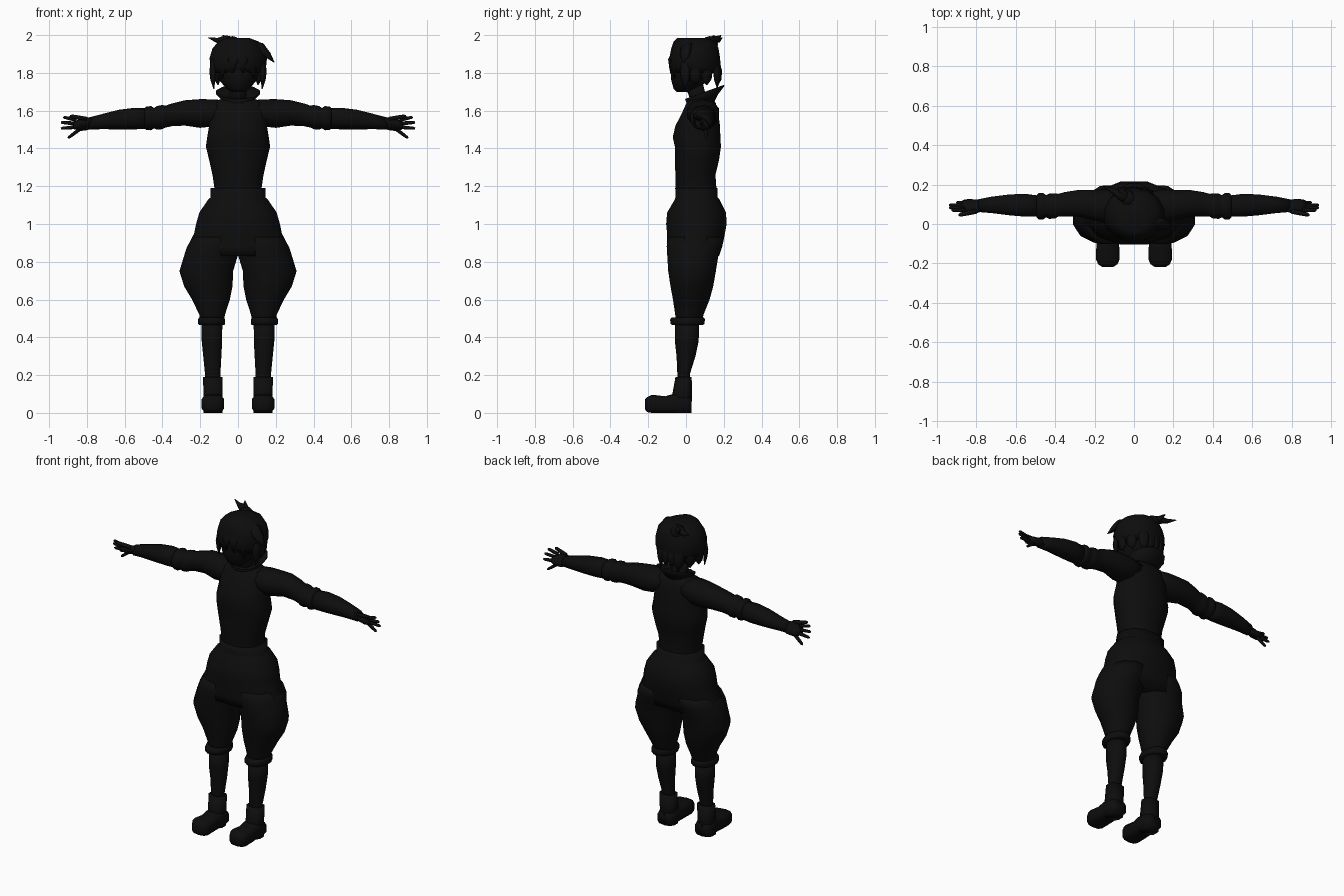
import bpy, bmesh, math
from mathutils import Vector

black = bpy.data.materials.new("near black")
black.diffuse_color = (0.004, 0.004, 0.004, 1)


def finish(name, bm, smooth=True):
    bmesh.ops.recalc_face_normals(bm, faces=bm.faces)
    me = bpy.data.meshes.new(name)
    bm.to_mesh(me)
    bm.free()
    me.materials.append(black)
    for p in me.polygons:
        p.use_smooth = smooth
    ob = bpy.data.objects.new(name, me)
    bpy.context.collection.objects.link(ob)
    return ob


def skin(name, loops, caps=(True, True)):
    """Bridge a list of equal-length point loops into one surface."""
    bm = bmesh.new()
    vs = [[bm.verts.new(p) for p in lp] for lp in loops]
    n = len(vs[0])
    for a, b in zip(vs, vs[1:]):
        for i in range(n):
            j = (i + 1) % n
            bm.faces.new((a[i], a[j], b[j], b[i]))
    if caps[0]:
        bm.faces.new(vs[0])
    if caps[1]:
        bm.faces.new(vs[-1])
    return finish(name, bm)


def loft(name, rings, axis="z", n=12, power=1.0, s=1, caps=(True, True), tilt=0):
    """Rings are (position on axis, centre a, centre b, radius a, radius b)."""
    loops = []
    for t, ca, cb, ra, rb in rings:
        lp = []
        for i in range(n):
            an = 2 * math.pi * (i + 0.5) / n
            c, d = math.cos(an), math.sin(an)
            k = 1 / math.cos(math.pi / n)
            u = min(1, abs(c) * k) ** power * math.copysign(1, c) * ra + ca
            v = min(1, abs(d) * k) ** power * math.copysign(1, d) * rb + cb
            if axis == "z":
                p = (u * s, v, t + tilt * (v - cb))
            elif axis == "x":
                p = (t * s, u, v)
            else:
                p = (u * s, t, v)
            lp.append(p)
        loops.append(lp)
    return skin(name, loops, caps)


def tube(name, pts, radii, n=6, flat=1.0, s=1):
    """Tapered strand along a path; flat squashes it along its normal."""
    pts = [Vector((p[0] * s, p[1], p[2])) for p in pts]
    loops = []
    for i, p in enumerate(pts):
        d = (pts[min(i + 1, len(pts) - 1)] - pts[max(i - 1, 0)]).normalized()
        out = Vector((p.x, p.y - 0.05, 0.001))
        side = d.cross(out).normalized()
        nor = side.cross(d)
        loops.append([p + radii[i] * (side * math.cos(2 * math.pi * k / n)
                      + nor * flat * math.sin(2 * math.pi * k / n)) for k in range(n)])
    return skin(name, loops)


# Torso, waist to neck base
loft("torso", [(1.10, 0, .055, .125, .10), (1.19, 0, .053, .125, .108),
               (1.26, 0, .050, .135, .106), (1.34, 0, .058, .153, .117),
               (1.41, 0, .063, .170, .122), (1.46, 0, .056, .163, .126),
               (1.52, 0, .062, .153, .118), (1.59, 0, .075, .160, .095),
               (1.64, 0, .080, .140, .078), (1.662, 0, .08, .09, .06)], power=.9)
# Hips of the baggy trousers, with waistband
loft("trouser_hips", [(.83, 0, .04, .265, .135), (.88, 0, .045, .268, .147),
                      (.95, 0, .053, .232, .153), (1.0, 0, .055, .222, .160),
                      (1.06, 0, .056, .205, .156), (1.13, 0, .059, .158, .118),
                      (1.14, 0, .056, .145, .112), (1.19, 0, .055, .145, .112)],
     power=.9)
# Neck and flared collar, higher at the back
loft("neck", [(1.62, 0, .085, .05, .05), (1.68, 0, .06, .045, .045),
              (1.74, 0, .04, .045, .05)], n=8)
collar = loft("collar", [(1.63, 0, .085, .062, .062), (1.66, 0, .088, .075, .075),
                         (1.70, 0, .10, .112, .100)], n=12, caps=(False, False), tilt=.36)
mod = collar.modifiers.new("thickness", "SOLIDIFY")
mod.thickness = .006

for s, side in ((1, "left"), (-1, "right")):
    # Trouser leg and knee cuff
    loft("trouser_leg_" + side,
         [(.48, .137, .015, .062, .068), (.52, .137, .018, .068, .075),
          (.60, .143, .028, .100, .097), (.67, .157, .031, .128, .113),
          (.75, .168, .032, .142, .126), (.83, .144, .036, .142, .135),
          (.88, .138, .045, .132, .147), (.93, .12, .05, .12, .145)], s=s)
    loft("knee_cuff_" + side, [(.465, .14, .008, .066, .08), (.47, .14, .008, .071, .09),
                               (.495, .14, .008, .071, .092), (.505, .14, .01, .066, .085)], s=s)
    # Lower leg
    loft("shin_" + side, [(.15, .134, -.012, .040, .033), (.21, .134, -.012, .041, .034),
                          (.30, .136, 0, .048, .050), (.38, .138, .004, .054, .063),
                          (.48, .138, .006, .055, .064)], n=10, s=s)
    # Boot shaft and foot
    loft("boot_shaft_" + side, [(0, .133, -.02, .05, .048), (.10, .133, -.02, .05, .052),
                                (.19, .133, -.013, .052, .043)], n=10, power=.8, s=s)
    loft("boot_foot_" + side,
         [(.03, .132, .04, .048, .04), (-.01, .132, .05, .056, .05),
          (-.07, .132, .05, .056, .05), (-.11, .133, .044, .058, .044),
          (-.18, .133, .048, .06, .048), (-.205, .133, .044, .048, .040),
          (-.218, .133, .045, .028, .025)], axis="y", n=10, power=.6, s=s)
    # Sleeve with rolled cuff, then forearm
    loft("sleeve_" + side,
         [(.06, .085, 1.60, .07, .055), (.14, .09, 1.588, .085, .072),
          (.20, .095, 1.585, .078, .076), (.28, .105, 1.588, .068, .067),
          (.35, .10, 1.578, .062, .060), (.385, .095, 1.568, .058, .058),
          (.40, .092, 1.566, .064, .064), (.43, .09, 1.562, .064, .062),
          (.445, .09, 1.56, .056, .054), (.46, .09, 1.56, .066, .064),
          (.485, .09, 1.56, .066, .062), (.495, .09, 1.56, .055, .053)], axis="x", n=10, s=s)
    loft("forearm_" + side,
         [(.47, .09, 1.558, .052, .054), (.55, .095, 1.558, .058, .057),
          (.63, .097, 1.553, .053, .052), (.72, .097, 1.542, .042, .040),
          (.79, .093, 1.532, .032, .032)], axis="x", n=10, s=s)
    # Palm, tilted so the thumb side is up and forward
    tube("palm_" + side, [(.77, .093, 1.535), (.80, .09, 1.53), (.84, .087, 1.523),
                          (.87, .088, 1.52)], [.035, .043, .045, .034], n=8, flat=.6, s=s)
    # Fingers: root and tip
    for nm, a, b, r in (("thumb", (.80, .065, 1.555), (.89, .045, 1.572), .012),
                        ("index", (.855, .07, 1.55), (.925, .07, 1.566), .010),
                        ("middle", (.86, .082, 1.532), (.938, .083, 1.538), .010),
                        ("ring", (.86, .093, 1.513), (.938, .096, 1.506), .010),
                        ("little", (.84, .102, 1.50), (.90, .110, 1.455), .010)):
        a, b = Vector(a), Vector(b)
        tube(nm + "_finger_" + side, [a, a.lerp(b, .5), a.lerp(b, .9), b],
             [r * 1.1, r, r * .85, r * .4], n=6, s=s)

# Head
loft("head", [(1.70, 0, -.01, .035, .04), (1.715, 0, -.003, .06, .062),
              (1.76, 0, .02, .098, .098), (1.82, 0, .035, .12, .118),
              (1.90, 0, .045, .125, .12), (1.95, 0, .045, .10, .10)])
# Hair cap over brow, sides and back
loft("hair_cap", [(1.80, 0, .05, .137, .125), (1.83, 0, .047, .148, .138),
                  (1.88, .002, .046, .152, .134), (1.93, .003, .047, .138, .125),
                  (1.965, .004, .046, .108, .112), (1.985, 0, .035, .06, .08)], n=14)
# Hanging side and back locks
for s, side in ((1, "left"), (-1, "right")):
    for i, (x, y, z, r) in enumerate(((.128, -.005, 1.715, .030), (.125, .05, 1.74, .036),
                                      (.105, .11, 1.735, .036), (.06, .165, 1.72, .036),
                                      (.02, .175, 1.745, .034))):
        tube(f"hair_lock_{side}_{i}", [(x, y * .9, 1.88), (x * 1.06, y, 1.81),
                                      (x * 1.04, y, 1.765), (x, y, z)],
             [r * .7, r, r * .8, .004], flat=.45, s=s)
    # Fringe lying on the forehead
    for i, (x, y, z) in enumerate(((.025, -.082, 1.80), (.075, -.062, 1.77))):
        tube(f"fringe_{side}_{i}", [(x * .6, -.05, 1.95), (x, y, 1.87), (x * 1.15, y, z)],
             [.02, .034, .005], flat=.35, s=s)
# Sweeping lock that sticks out on one side
tube("side_flick", [(.05, .0, 1.965), (.12, .0, 1.935), (.158, -.005, 1.895),
                    (.192, -.01, 1.855)], [.02, .04, .03, .003], flat=.5)
# Knot at the back of the crown with curled tips
bm = bmesh.new()
bmesh.ops.create_icosphere(bm, subdivisions=2, radius=.045)
for v in bm.verts:
    v.co += Vector((-.03, .125, 1.95))
finish("hair_knot", bm)
tube("knot_tip_long", [(-.03, .12, 1.965), (-.07, .145, 1.976), (-.11, .17, 1.972),
                       (-.157, .192, 1.986)], [.026, .024, .014, .002])
tube("knot_tip_short", [(-.03, .13, 1.965), (-.06, .155, 1.975), (-.08, .185, 1.998)],
     [.024, .02, .003])
